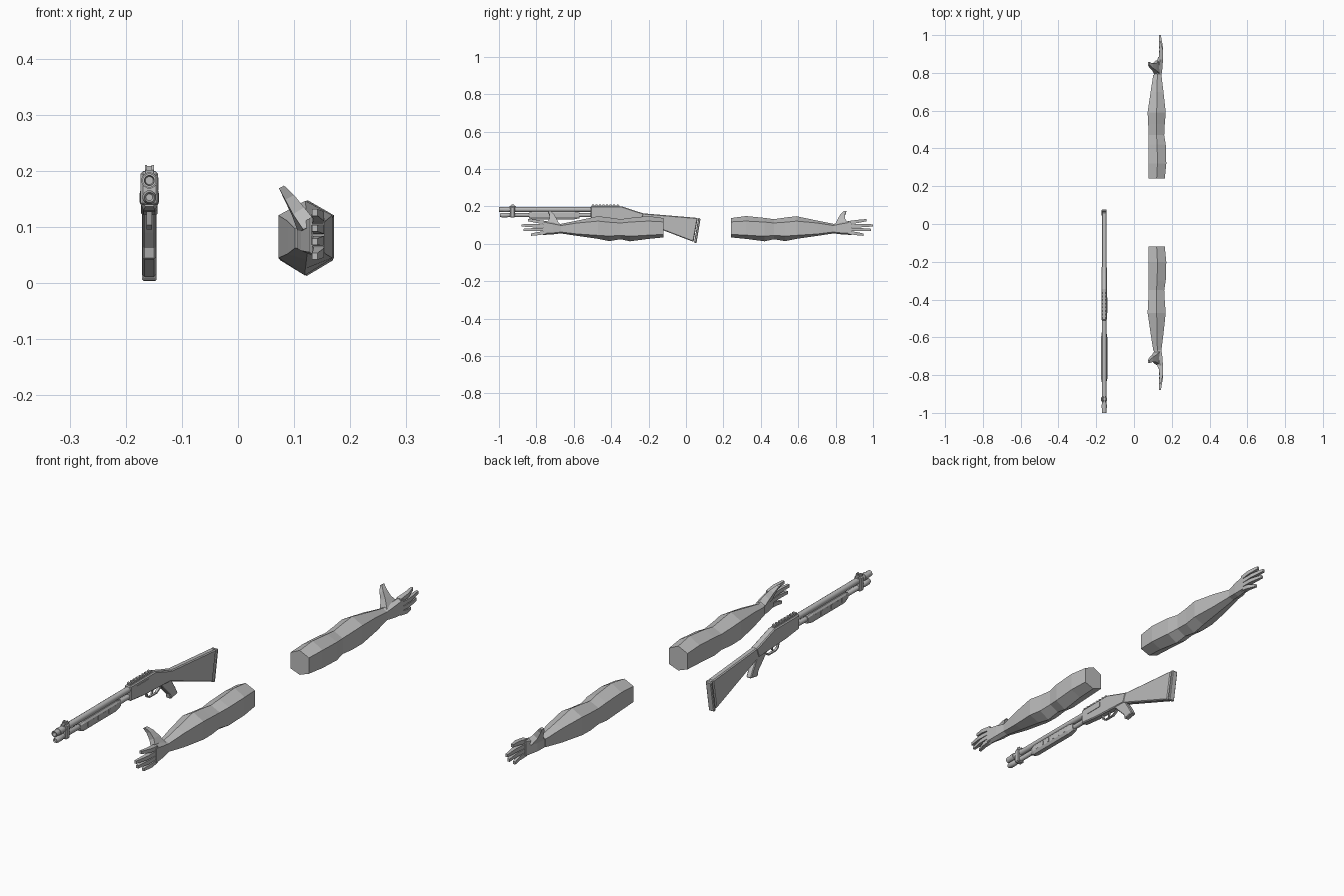
import bpy, bmesh, math

grey = bpy.data.materials.new("plain grey")
grey.diffuse_color = (0.5, 0.5, 0.5, 1)
GX = -0.158  # centre plane of the gun


def finish(name, bm, bevel=0.0, smooth=False):
    bmesh.ops.recalc_face_normals(bm, faces=bm.faces)
    me = bpy.data.meshes.new(name)
    bm.to_mesh(me)
    bm.free()
    me.materials.append(grey)
    ob = bpy.data.objects.new(name, me)
    bpy.context.collection.objects.link(ob)
    if bevel:
        m = ob.modifiers.new("bevel", "BEVEL")
        m.width, m.segments = bevel, 1
        m.limit_method, m.angle_limit = "ANGLE", math.radians(50)
    if smooth:
        bpy.context.view_layer.objects.active = ob
        ob.select_set(True)
        bpy.ops.object.shade_smooth_by_angle(angle=math.radians(35))
        ob.select_set(False)
    return ob


def loft(name, rings, smooth=False):
    """Skin a list of equal-length rings and cap both ends."""
    bm = bmesh.new()
    vs = [[bm.verts.new(p) for p in r] for r in rings]
    n = len(vs[0])
    for a, b in zip(vs, vs[1:]):
        for i in range(n):
            bm.faces.new((a[i], a[(i + 1) % n], b[(i + 1) % n], b[i]))
    bm.faces.new(vs[0])
    bm.faces.new(vs[-1])
    return finish(name, bm, 0, smooth)


def slab(name, yz, half, bevel=0.0):
    """Side profile extruded across the gun's centre plane."""
    bm = bmesh.new()
    f = bm.faces.new([bm.verts.new((GX - half, y, z)) for y, z in yz])
    r = bmesh.ops.extrude_face_region(bm, geom=[f])
    for v in r["geom"]:
        if isinstance(v, bmesh.types.BMVert):
            v.co.x += 2 * half
    return finish(name, bm, bevel)


def box(name, y0, y1, z0, z1, half, bevel=0.0):
    return slab(name, [(y0, z0), (y1, z0), (y1, z1), (y0, z1)], half, bevel)


def turned(name, z, steps, n=12):
    """Round part along y from (y, radius) steps."""
    ang = [2 * math.pi * (i + 0.5) / n for i in range(n)]
    return loft(name, [[(GX + r * math.cos(a), y, z + r * math.sin(a)) for a in ang]
                       for y, r in steps], True)


# --- Gun: tubes, with sunken bores at the front ends
turned("barrel", 0.183, [(-0.96, 0.006), (-1.0, 0.009), (-1.0, 0.0125), (-0.49, 0.0125)])
turned("magazine_tube", 0.153, [(-0.99, 0.006), (-0.995, 0.009), (-0.985, 0.0125),
                                (-0.955, 0.0125), (-0.95, 0.0105), (-0.49, 0.0105)])
box("barrel_clamp", -0.94, -0.915, 0.139, 0.199, 0.0155, 0.004)
turned("muzzle_collar", 0.183, [(-0.975, 0.0125), (-0.975, 0.0145), (-0.955, 0.0145), (-0.955, 0.0125)])

# Front sight: base and two ears
box("front_sight_base", -0.945, -0.91, 0.194, 0.202, 0.007)
for side in (-1, 1):
    ear = slab("front_sight_ear", [(-0.94, 0.2), (-0.915, 0.2), (-0.92, 0.211), (-0.932, 0.211)], 0.002)
    ear.location.x = side * 0.006

# Pump grip with tapered ends
prof = [(-0.011, 0.172), (-0.0165, 0.164), (-0.0165, 0.142), (-0.010, 0.13),
        (0.010, 0.13), (0.0165, 0.142), (0.0165, 0.164), (0.011, 0.172)]
loft("pump_grip", [[(GX + x * s, y, 0.152 + (z - 0.152) * s) for x, z in prof]
                   for y, s in ((-0.84, 0.7), (-0.82, 1), (-0.60, 1), (-0.57, 0.72))])
for i in range(6):
    y = -0.80 + i * 0.035
    box("pump_rib", y, y + 0.012, 0.144, 0.161, 0.0175)

# Receiver, rail with teeth, ejection port
slab("receiver", [(-0.51, 0.138), (-0.42, 0.128), (-0.24, 0.12), (-0.225, 0.162),
                  (-0.26, 0.172), (-0.345, 0.2), (-0.51, 0.2)], 0.0145, 0.004)
box("rail_base", -0.505, -0.355, 0.198, 0.204, 0.007)
for i in range(8):
    y = -0.503 + i * 0.019
    box("rail_tooth", y, y + 0.01, 0.203, 0.209, 0.008)
port = box("ejection_port", -0.47, -0.39, 0.166, 0.188, 0.002)
port.location.x = 0.0145

# Stock and butt pad
slab("stock", [(-0.25, 0.121), (-0.13, 0.075), (0.04, 0.01), (0.063, 0.138),
               (-0.235, 0.163)], 0.0125, 0.004)
slab("butt_pad", [(0.043, 0.006), (0.056, 0.003), (0.078, 0.134), (0.066, 0.138)], 0.013, 0.003)

# Pistol grip, trigger and guard
slab("pistol_grip", [(-0.31, 0.132), (-0.27, 0.09), (-0.243, 0.063), (-0.238, 0.042),
                     (-0.19, 0.05), (-0.205, 0.078), (-0.235, 0.125)], 0.0115, 0.003)
slab("trigger", [(-0.352, 0.13), (-0.342, 0.13), (-0.343, 0.114), (-0.35, 0.104), (-0.354, 0.105),
                 (-0.349, 0.115)], 0.003)
outer = [(-0.395, 0.132), (-0.385, 0.104), (-0.37, 0.096), (-0.32, 0.096), (-0.293, 0.112)]
inner = [(-0.298, 0.118), (-0.322, 0.101), (-0.368, 0.101), (-0.38, 0.107), (-0.388, 0.132)]
slab("trigger_guard", outer + inner, 0.005)


# --- Arms: six-sided sections (y, left x, right x, bottom, low side, high side, top)
SECTIONS = [(0.24, 0.077, 0.163, 0.034, 0.05, 0.117, 0.137),
            (0.32, 0.077, 0.171, 0.026, 0.046, 0.121, 0.148),
            (0.42, 0.077, 0.168, 0.013, 0.04, 0.116, 0.138),
            (0.47, 0.078, 0.160, 0.024, 0.045, 0.111, 0.131),
            (0.53, 0.075, 0.163, 0.014, 0.041, 0.115, 0.14),
            (0.59, 0.072, 0.168, 0.026, 0.045, 0.121, 0.147),
            (0.70, 0.088, 0.156, 0.042, 0.052, 0.111, 0.124),
            (0.79, 0.102, 0.145, 0.055, 0.063, 0.097, 0.106)]
# Fingers: knuckle height, tip height, tip y
FINGERS = [(0.113, 0.126, 0.965), (0.095, 0.098, 1.0), (0.077, 0.074, 0.988), (0.06, 0.048, 0.95)]


def hexagon(y, xl, xr, zb, zl, zu, zt):
    xc = (xl + xr) / 2
    return [(xc, y, zt), (xr, y, zu), (xr, y, zl), (xc, y, zb), (xl, y, zl), (xl, y, zu)]


def quad(x, y, z, hx, hz):
    return [(x - hx, y, z - hz), (x + hx, y, z - hz), (x + hx, y, z + hz), (x - hx, y, z + hz)]


def build_arm(prefix, flip):
    def place(rings):
        return [[(x, 0.12 - y if flip else y, z) for x, y, z in r] for r in rings]

    loft(prefix + "_arm", place([hexagon(*s) for s in SECTIONS]))
    # Palm: narrows sideways and widens towards the knuckles
    loft(prefix + "_palm", place([hexagon(0.785, 0.104, 0.145, 0.056, 0.063, 0.097, 0.105),
                                  hexagon(0.83, 0.112, 0.151, 0.05, 0.058, 0.106, 0.114),
                                  hexagon(0.885, 0.128, 0.154, 0.047, 0.055, 0.116, 0.124)]))
    for z0, z1, y1 in FINGERS:
        zm, ym = (z0 + z1) / 2, 0.875 + (y1 - 0.875) * 0.5
        loft(prefix + "_finger", place([quad(0.141, 0.87, z0, 0.011, 0.0085),
                                        quad(0.144, ym, zm, 0.009, 0.0085),
                                        quad(0.137, y1, z1, 0.005, 0.006)]))
    # Thumb: flares from the wrist up and inwards
    loft(prefix + "_thumb", place([
        [(0.108, 0.79, 0.088), (0.145, 0.79, 0.092), (0.142, 0.87, 0.105), (0.116, 0.865, 0.096)],
        [(0.096, 0.813, 0.121), (0.118, 0.813, 0.135), (0.118, 0.85, 0.135), (0.098, 0.85, 0.123)],
        [(0.083, 0.825, 0.148), (0.1, 0.825, 0.157), (0.1, 0.85, 0.157), (0.084, 0.85, 0.149)],
        [(0.073, 0.842, 0.169), (0.082, 0.842, 0.174), (0.082, 0.857, 0.174), (0.073, 0.857, 0.169)]]))


build_arm("rear", False)
build_arm("front", True)
